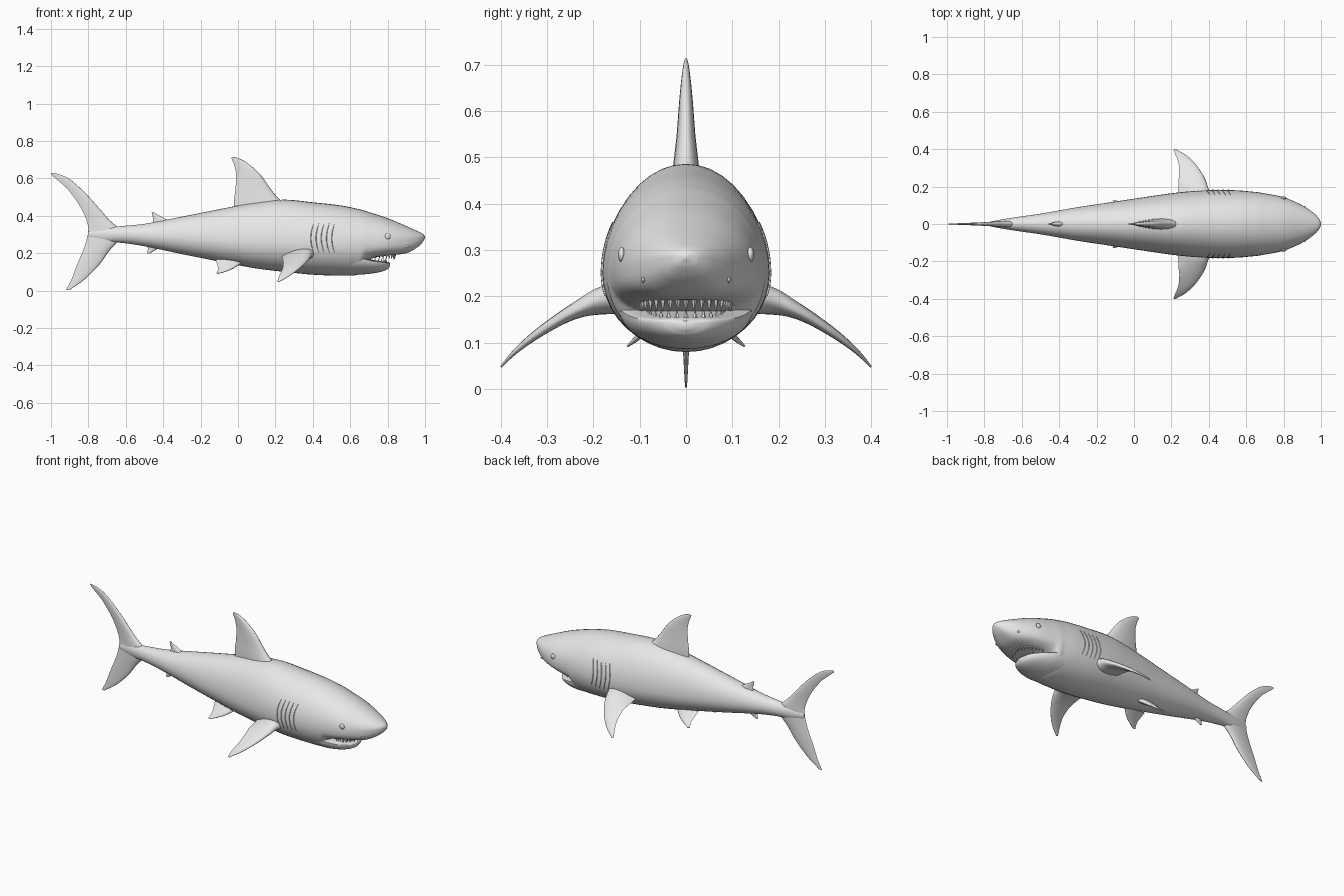
import bpy, bmesh, math
from mathutils import Vector

if "Cube" in bpy.data.objects:
    bpy.data.objects.remove(bpy.data.objects["Cube"])

grey = bpy.data.materials.new("skin grey")
grey.diffuse_color = (0.8, 0.8, 0.8, 1)
grey.use_nodes = True
grey.node_tree.nodes["Principled BSDF"].inputs["Base Color"].default_value = grey.diffuse_color


def finish(name, bm, mirror=False, angle=50):
    bmesh.ops.recalc_face_normals(bm, faces=bm.faces)
    mesh = bpy.data.meshes.new(name)
    bm.to_mesh(mesh)
    bm.free()
    mesh.materials.append(grey)
    ob = bpy.data.objects.new(name, mesh)
    bpy.context.collection.objects.link(ob)
    bpy.ops.object.select_all(action='DESELECT')
    ob.select_set(True)
    bpy.context.view_layer.objects.active = ob
    bpy.ops.object.shade_smooth_by_angle(angle=math.radians(angle))
    if mirror:
        mod = ob.modifiers.new("mirror", 'MIRROR')
        mod.use_axis = (False, True, False)
    return ob


def spline(rows, s):
    """Smooth value of every column at key s (first column is the key)."""
    def slope(i, c):
        a, b = rows[max(i - 1, 0)], rows[min(i + 1, len(rows) - 1)]
        return (b[c] - a[c]) / (b[0] - a[0])
    i = 0
    while i < len(rows) - 2 and s > rows[i + 1][0]:
        i += 1
    a, b = rows[i], rows[i + 1]
    h = b[0] - a[0]
    t = (s - a[0]) / h
    return [(2*t**3 - 3*t**2 + 1) * a[c] + (t**3 - 2*t**2 + t) * h * slope(i, c)
            + (3*t**2 - 2*t**3) * b[c] + (t**3 - t**2) * h * slope(i + 1, c)
            for c in range(1, len(a))]


def loft(rings):
    bm = bmesh.new()
    vs = [[bm.verts.new(p) for p in r] for r in rings]
    n = len(vs[0])
    for a, b in zip(vs, vs[1:]):
        for k in range(n):
            bm.faces.new((a[k], a[(k + 1) % n], b[(k + 1) % n], b[k]))
    bm.faces.new(vs[0])
    bm.faces.new(vs[-1])
    return bm


def samples(rows, per):
    keys = [a[0] + (b[0] - a[0]) * k / per for a, b in zip(rows, rows[1:]) for k in range(per)]
    return keys + [rows[-1][0]]


# Hull stations: x, top, bottom, half width, height of widest line
BODY = [
    (-.80, .315, .285, .006, .30), (-.72, .335, .262, .022, .30),
    (-.62, .345, .255, .038, .30), (-.50, .357, .237, .055, .295),
    (-.30, .395, .195, .090, .285), (-.10, .435, .155, .120, .27),
    (.10, .472, .118, .150, .26), (.25, .486, .100, .170, .255),
    (.40, .472, .085, .181, .25), (.55, .455, .080, .180, .25),
    (.64, .437, .084, .172, .25), (.66, .432, .105, .170, .252),
    (.69, .423, .160, .165, .255), (.80, .387, .187, .143, .26),
    (.90, .345, .200, .100, .27), (.96, .318, .232, .060, .28),
    (.99, .302, .262, .028, .285), (1.0, .290, .282, .004, .286)]
JAW = [
    (.56, .200, .085, .150, .19), (.66, .178, .086, .143, .172),
    (.72, .165, .092, .122, .158), (.77, .157, .102, .092, .150),
    (.80, .153, .115, .055, .146), (.812, .147, .130, .015, .140)]


def power(x):
    # Underside of the snout is squarer than the rest of the hull
    return 2 + min(max((x - .64) / .08, 0), 1)


def hull_ring(rows, x, squarer):
    top, bot, hw, mid = spline(rows, x)
    ring = []
    for k in range(40):
        a = math.tau * k / 40
        c, s = math.cos(a), math.sin(a)
        e = 2 / power(x) if squarer and s < 0 else 1
        y = math.copysign(abs(c) ** e, c) * hw
        z = mid + (s * (top - mid) if s >= 0 else -abs(s) ** e * (mid - bot))
        ring.append((x, y, z))
    return ring


def side(x, z):
    """Half width of the hull at x and height z."""
    top, bot, hw, mid = spline(BODY, x)
    n = 2 if z > mid else power(x)
    r = (z - mid) / (top - mid) if z > mid else (mid - z) / (mid - bot)
    return hw * max(1 - r ** n, 0) ** (1 / n)


finish("body", loft([hull_ring(BODY, x, True) for x in samples(BODY, 5)]))
finish("lower_jaw", loft([hull_ring(JAW, x, False) for x in samples(JAW, 4)]))


def fin(name, sections, mirror=False, per=5, n=10):
    """Each section: leading point, trailing point, half thickness."""
    rows = [(i, *a, *b, t) for i, (a, b, t) in enumerate(sections)]
    data = [spline(rows, s) for s in samples(rows, per)]
    mids = [(Vector(d[:3]) + Vector(d[3:6])) / 2 for d in data]
    rings = []
    for i, d in enumerate(data):
        lead, trail, t = Vector(d[:3]), Vector(d[3:6]), d[6]
        span = mids[min(i + 1, len(mids) - 1)] - mids[max(i - 1, 0)]
        normal = (trail - lead).cross(span).normalized()
        ring = []
        for k in range(2 * n):
            u = (1 - math.cos(math.pi * k / n)) / 2
            w = t * (2.6 * math.sqrt(u) * (1 - u) + .06)
            ring.append(lead.lerp(trail, u) + normal * (w if k < n else -w))
        rings.append(ring)
    finish(name, loft(rings), mirror)


def flat(*sections):
    """Upright fin sections given as lead x, z, trail x, z, half thickness."""
    return [((a, 0, b), (c, 0, d), t) for a, b, c, d, t in sections]


fin("dorsal_fin", flat(
    (.27, .45, -.02, .43, .030), (.215, .495, -.02, .49, .025), (.17, .55, -.013, .55, .019),
    (.12, .62, -.010, .62, .014), (.06, .675, -.02, .67, .009),
    (.01, .705, -.03, .695, .005), (-.022, .714, -.036, .710, .002)))
fin("tail_fin", flat(
    (-.90, .003, -.92, .003, .002), (-.82, .06, -.89, .06, .005), (-.74, .14, -.86, .14, .009),
    (-.69, .21, -.83, .21, .013), (-.64, .27, -.81, .27, .017), (-.64, .33, -.80, .33, .017),
    (-.69, .38, -.815, .39, .013), (-.76, .46, -.85, .46, .010), (-.83, .535, -.905, .535, .007),
    (-.90, .595, -.94, .57, .005), (-.95, .62, -.97, .595, .003), (-.995, .63, -1.0, .622, .001)))
fin("second_dorsal_fin", flat(
    (-.36, .365, -.46, .355, .014), (-.40, .39, -.453, .38, .009),
    (-.435, .408, -.458, .402, .005), (-.453, .421, -.462, .418, .002)))
fin("anal_fin", flat(
    (-.41, .235, -.485, .245, .012), (-.445, .215, -.482, .222, .007),
    (-.472, .198, -.487, .200, .002)))
fin("pectoral_fin", [
    ((.42, .14, .205), (.235, .14, .185), .034), ((.398, .19, .195), (.237, .19, .175), .026),
    ((.385, .23, .175), (.238, .23, .168), .018), ((.365, .27, .152), (.242, .27, .152), .013),
    ((.325, .325, .115), (.238, .325, .118), .009), ((.275, .37, .078), (.222, .37, .082), .005),
    ((.222, .40, .047), (.210, .398, .049), .002)], mirror=True)
fin("pelvic_fin", [
    ((.03, .05, .155), (-.12, .05, .165), .015), ((-.02, .09, .122), (-.108, .09, .128), .008),
    ((-.06, .11, .104), (-.108, .11, .109), .005),
    ((-.10, .127, .091), (-.115, .126, .093), .002)], mirror=True)

# Eyes and nostrils set into the skin
for name, x, z, r, sc in (("eye", .80, .29, .016, (1, .5, 1)), ("nostril", .905, .235, .010, (1.2, .4, .6))):
    bm = bmesh.new()
    bmesh.ops.create_uvsphere(bm, u_segments=16, v_segments=10, radius=r)
    bmesh.ops.scale(bm, vec=sc, verts=bm.verts)
    bmesh.ops.translate(bm, vec=(x, side(x, z), z), verts=bm.verts)
    finish(name, bm, mirror=True)

# Gill folds: thin low ridges lying on the hull
for g in range(5):
    rings = []
    for k in range(15):
        f = k / 14
        z = .20 + .16 * f
        x = .405 + .028 * g - .015 * math.sin(math.pi * f)
        w = .0005 + .006 * math.sin(math.pi * f)
        y = side(x, z)
        rings.append([(x - w, y - .004, z), (x, y + .0025, z), (x + w * .4, y - .004, z)])
    finish("gill_fold", loft(rings), mirror=True)


# Tooth rows along the upper and lower arches
def teeth(name, count, cx, rx, ry, base, length):
    bm = bmesh.new()
    for k in range(count):
        a = math.radians(-82 + 164 * k / (count - 1))
        x, y = cx + rx * math.cos(a), ry * math.sin(a)
        ring = [bm.verts.new((x + .007 * math.cos(q), y + .007 * math.sin(q), base))
                for q in (a + math.tau * j / 5 for j in range(5))]
        tip = bm.verts.new((x - .003, y, base + length))
        for j in range(5):
            bm.faces.new((ring[j], ring[(j + 1) % 5], tip))
        bm.faces.new(ring)
    finish(name, bm, angle=20)


teeth("upper_teeth", 17, .72, .12, .098, .195, -.030)
teeth("lower_teeth", 13, .70, .092, .082, .148, .025)
